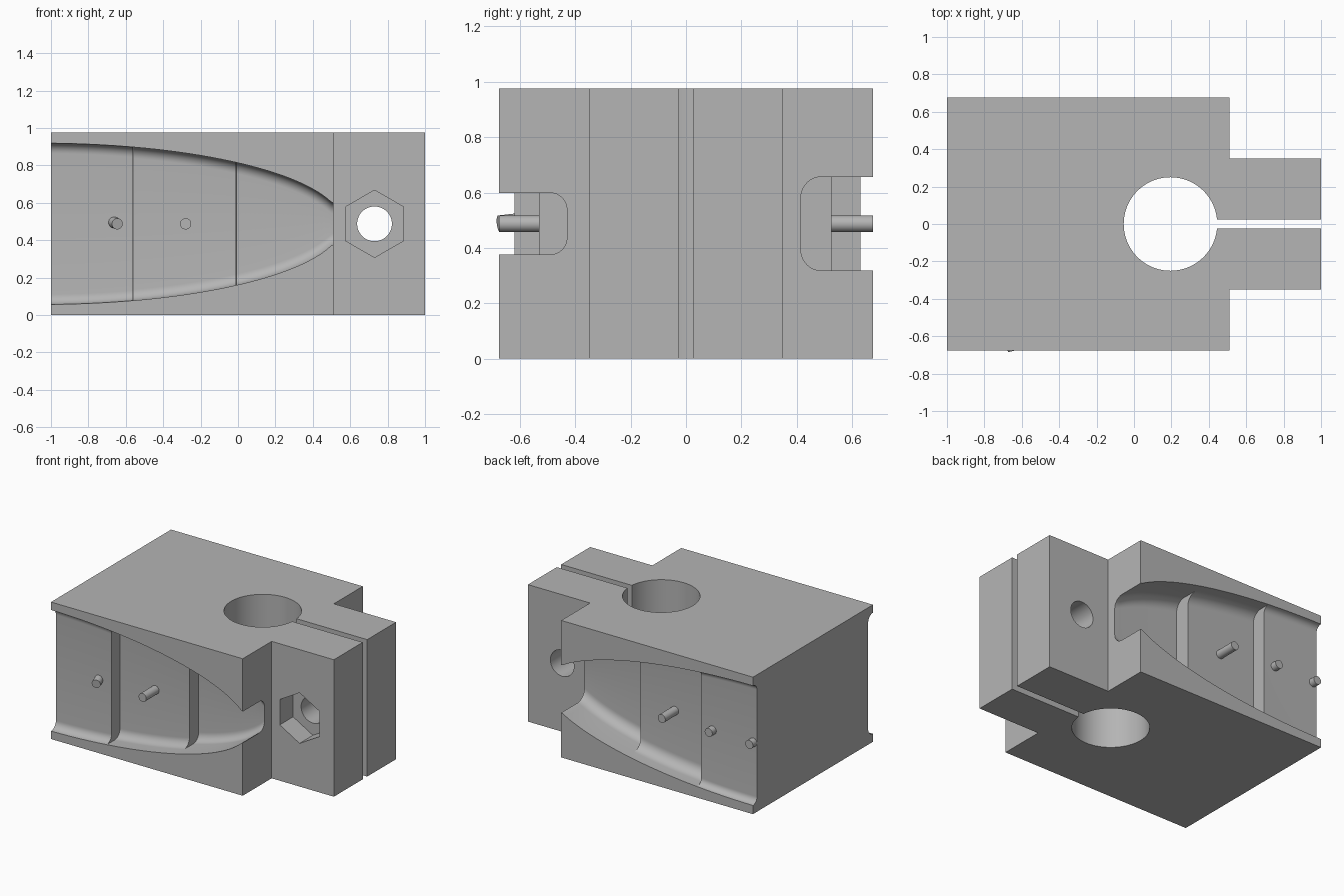
import bpy, bmesh, math
from mathutils import Vector

cube = bpy.data.objects.get("Cube")
if cube:
    bpy.data.objects.remove(cube, do_unlink=True)

grey = bpy.data.materials.new("plain_grey")
grey.use_nodes = True
colour = (0.46, 0.46, 0.46, 1)
grey.diffuse_color = colour
grey.node_tree.nodes["Principled BSDF"].inputs["Base Color"].default_value = colour

HEIGHT = 0.975
MID = HEIGHT / 2
SIDE = 0.675      # half depth of the block
END = 0.51        # where the block meets the clamp ears


def make_object(name, bm):
    bmesh.ops.recalc_face_normals(bm, faces=bm.faces)
    mesh = bpy.data.meshes.new(name)
    bm.to_mesh(mesh)
    bm.free()
    mesh.materials.append(grey)
    obj = bpy.data.objects.new(name, mesh)
    bpy.context.collection.objects.link(obj)
    return obj


def loft(name, loops):
    """Join matching rings of points into a closed solid."""
    bm = bmesh.new()
    rings = [[bm.verts.new(p) for p in loop] for loop in loops]
    n = len(rings[0])
    for a, b in zip(rings, rings[1:]):
        for i in range(n):
            j = (i + 1) % n
            bm.faces.new((a[i], a[j], b[j], b[i]))
    bm.faces.new(rings[0])
    bm.faces.new(rings[-1])
    return make_object(name, bm)


def rod(name, start, end, radius, sides=32, turn=0):
    """Prism or cylinder between two points."""
    start, end = Vector(start), Vector(end)
    rot = (end - start).to_track_quat('Z', 'Y')
    ring = [rot @ Vector((radius * math.cos(turn + math.tau * i / sides),
                          radius * math.sin(turn + math.tau * i / sides), 0))
            for i in range(sides)]
    return loft(name, [[start + p for p in ring], [end + p for p in ring]])


def activate(obj):
    bpy.ops.object.select_all(action='DESELECT')
    obj.select_set(True)
    bpy.context.view_layer.objects.active = obj


def cut(target, cutter):
    activate(target)
    mod = target.modifiers.new("cut", 'BOOLEAN')
    mod.operation = 'DIFFERENCE'
    mod.solver = 'EXACT'
    mod.object = cutter
    bpy.ops.object.modifier_apply(modifier=mod.name)
    bpy.data.objects.remove(cutter, do_unlink=True)


def recess(name, side, nose, grow, bend, floors, radius):
    """Curved pocket with stepped floor; floors run from shallow to deep."""
    breaks = [-1.1, -0.56, -0.01, 0.6]
    loops = []
    for k, floor in enumerate(floors):
        x0, x1 = breaks[k] + 0.001, breaks[k + 1] - 0.001
        count = 24
        r = min(radius, SIDE - floor)
        for s in range(count + 1):
            x = x0 + (x1 - x0) * s / count
            u = max(END - x, 0)
            h = math.sqrt(nose + grow * u - bend * u * u)
            half = [(0.75, h)]
            for i in range(9):
                a = math.pi / 2 * i / 8
                half.append((floor + r - r * math.sin(a), h - r + r * math.cos(a)))
            pts = half + [(y, -z) for y, z in reversed(half)]
            loops.append([(x, side * y, MID + z) for y, z in pts])
    return loft(name, loops)


# Block with two clamp ears and the slot between them
upper = [(0.3, 0.025), (1, 0.025), (1, 0.35), (END, 0.35), (END, SIDE), (-1, SIDE)]
outline = upper + [(x, -y) for x, y in reversed(upper)]
body = loft("clamp_block", [[(x, y, z) for x, y in outline] for z in (0, HEIGHT)])

# Vertical bore, bolt hole and nut pocket
cut(body, rod("bore_cutter", (0.195, 0, -0.1), (0.195, 0, 1.1), 0.25, 96))
cut(body, rod("bolt_cutter", (0.73, -0.5, MID), (0.73, 0.5, MID), 0.093, 48))
nut = [(0.73 + 0.18 * math.sin(math.tau * i / 6), MID + 0.18 * math.cos(math.tau * i / 6))
       for i in range(6)]
cut(body, loft("nut_cutter", [[(x, y, z) for x, z in nut] for y in (-0.45, -0.2)]))

# Stepped side pockets
cut(body, recess("front_pocket_cutter", -1, 0.011, 0.223, 0.071, (0.62, 0.53, 0.43), 0.06))
cut(body, recess("back_pocket_cutter", 1, 0.0275, 0.2, 0.065, (0.63, 0.525, 0.415), 0.075))

# Small pins standing on the pocket floors
pins = [
    rod("front_long_pin", (-0.28, -0.5, MID), (-0.28, -SIDE, MID), 0.03),
    rod("front_short_pin", (-0.67, -0.59, MID + 0.01), (-0.645, -SIDE, MID), 0.03),
    rod("back_long_pin", (-0.28, 0.5, MID), (-0.28, SIDE, MID), 0.03),
    rod("back_short_pin", (-0.65, 0.6, MID), (-0.65, SIDE, MID), 0.03),
    rod("back_end_pin", (-0.97, 0.6, MID), (-0.97, SIDE, MID), 0.03),
]

for obj in [body] + pins:
    activate(obj)
    bpy.ops.object.shade_smooth_by_angle(angle=math.radians(30))
